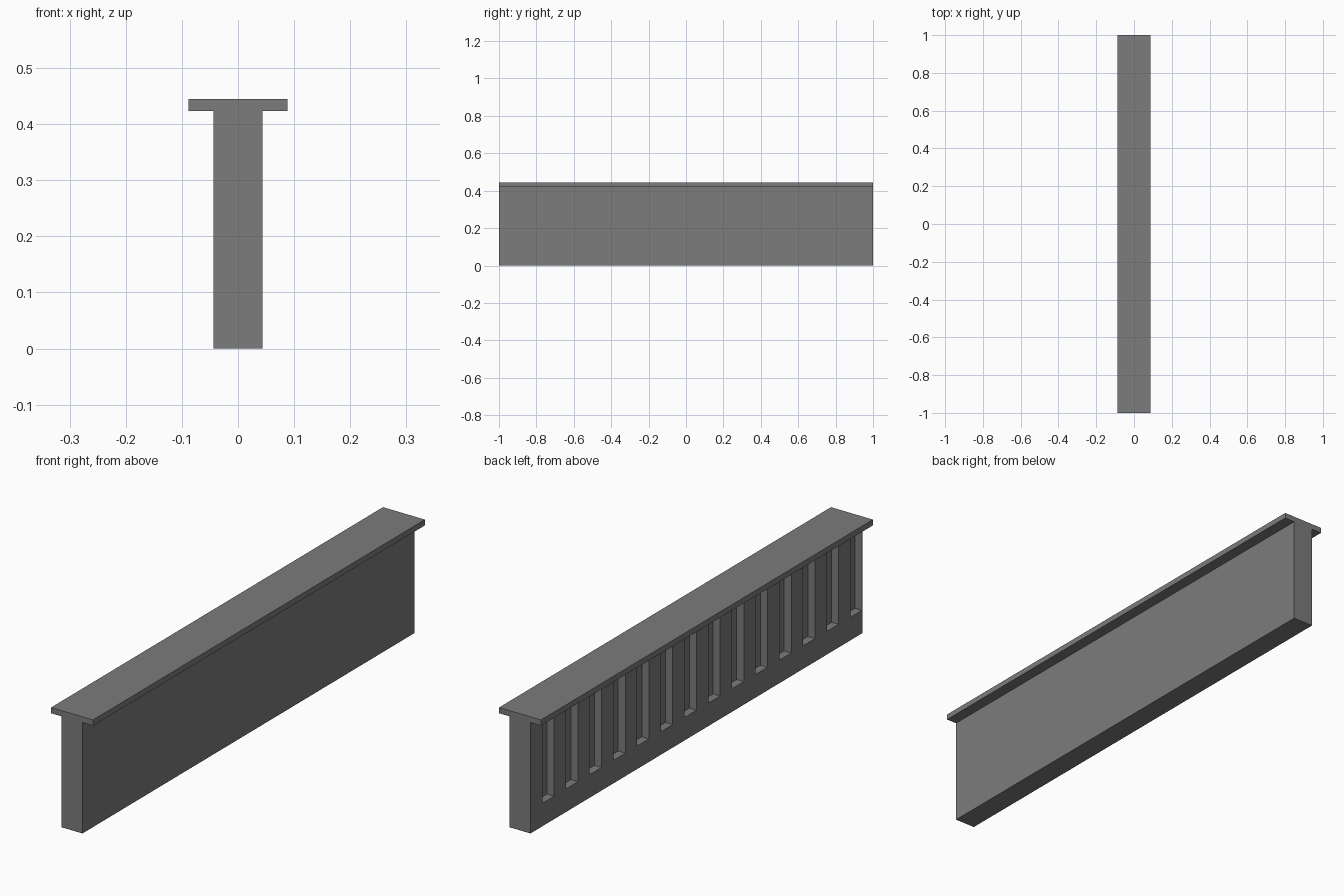
import bpy
import bmesh
from mathutils import Matrix, Vector

cube = bpy.data.objects.get("Cube")
if cube:
    bpy.data.objects.remove(cube, do_unlink=True)

LENGTH = 2.0
WALL_HALF = 0.044      # half thickness of the wall
CAP_HALF = 0.0885      # half width of the cap
WALL_TOP = 0.423
CAP_TOP = 0.445
SLOTS = 14
PITCH = LENGTH / SLOTS
SLOT_DEPTH = 0.03
SLOT_FLOOR = 0.088
END_SKIN = 0.003       # thin web closing the last slot

grey = bpy.data.materials.new("concrete grey")
grey.use_nodes = True
colour = (0.2, 0.2, 0.2, 1)
grey.diffuse_color = colour
grey.node_tree.nodes["Principled BSDF"].inputs["Base Color"].default_value = colour


def add_box(bm, low, high):
    low, high = Vector(low), Vector(high)
    matrix = Matrix.Translation((low + high) / 2) @ Matrix.Diagonal((*(high - low), 1))
    bmesh.ops.create_cube(bm, size=1, matrix=matrix)


def box_object(name, boxes):
    bm = bmesh.new()
    for low, high in boxes:
        add_box(bm, low, high)
    mesh = bpy.data.meshes.new(name)
    bm.to_mesh(mesh)
    bm.free()
    mesh.materials.append(grey)
    obj = bpy.data.objects.new(name, mesh)
    bpy.context.collection.objects.link(obj)
    return obj


end = LENGTH / 2

# Wall and the flat cap resting on it
wall = box_object("wall", [((-WALL_HALF, -end, 0), (WALL_HALF, end, WALL_TOP))])
box_object("cap", [((-CAP_HALF, -end, WALL_TOP), (CAP_HALF, end, CAP_TOP))])

# Row of tall slots cut into one side, running up to the cap
slots = []
for i in range(SLOTS):
    y = -end + i * PITCH
    start = y + (END_SKIN if i == 0 else 0)
    slots.append(((-WALL_HALF - 0.05, start, SLOT_FLOOR),
                  (-WALL_HALF + SLOT_DEPTH, y + PITCH / 2, WALL_TOP + 0.05)))
cutter = box_object("slot_cutter", slots)
cutter.hide_render = True

cut = wall.modifiers.new("slots", "BOOLEAN")
cut.operation = "DIFFERENCE"
cut.solver = "EXACT"
cut.object = cutter

# Bake the cut and drop the helper
bpy.context.view_layer.update()
graph = bpy.context.evaluated_depsgraph_get()
wall_mesh = bpy.data.meshes.new_from_object(wall.evaluated_get(graph))
wall.modifiers.clear()
wall.data = wall_mesh
bpy.data.objects.remove(cutter, do_unlink=True)
